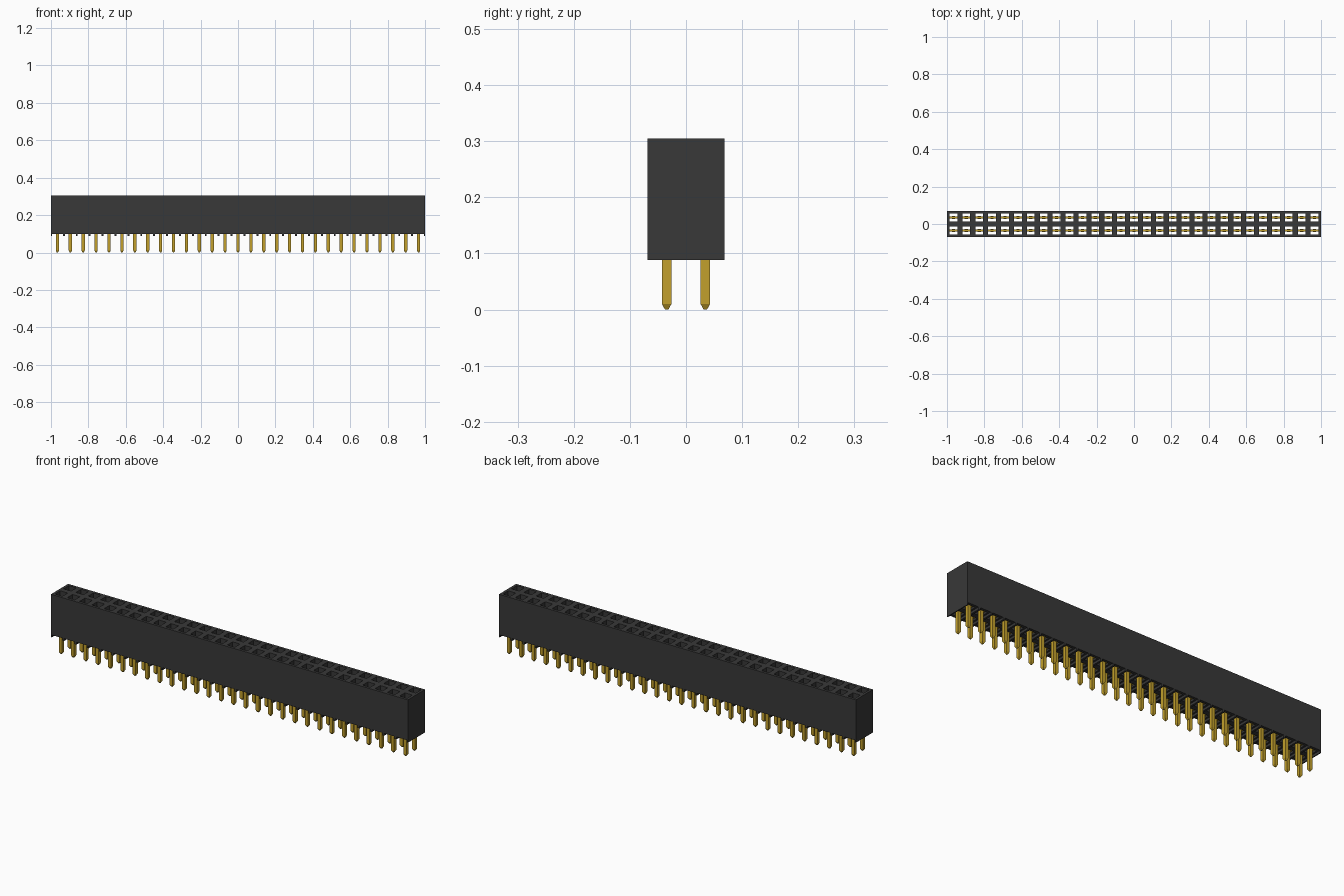
import bpy, bmesh

if "Cube" in bpy.data.objects:
    bpy.data.objects.remove(bpy.data.objects["Cube"], do_unlink=True)

COLS, ROWS = 29, 2
PITCH = 2.0 / COLS
HX, HY = 1.0, PITCH                    # half length and half depth
Z_FOOT, Z_BASE, Z_TOP = 0.088, 0.10, 0.305
HOLE = 0.042                           # square socket opening
PIN = 0.017


def material(name, rgb):
    m = bpy.data.materials.new(name)
    m.use_nodes = True
    m.diffuse_color = (*rgb, 1)
    bsdf = m.node_tree.nodes["Principled BSDF"]
    bsdf.inputs["Base Color"].default_value = (*rgb, 1)
    bsdf.inputs["Roughness"].default_value = 0.6
    return m


def finish(name, bm, mat):
    bmesh.ops.recalc_face_normals(bm, faces=bm.faces[:])
    me = bpy.data.meshes.new(name)
    bm.to_mesh(me)
    bm.free()
    me.materials.append(mat)
    ob = bpy.data.objects.new(name, me)
    bpy.context.collection.objects.link(ob)
    return ob


def box(bm, lo, hi):
    verts = bmesh.ops.create_cube(bm, size=1)["verts"]
    for v in verts:
        v.co = [lo[i] if v.co[i] < 0 else hi[i] for i in range(3)]


def array(ob, name, count, offset):
    mod = ob.modifiers.new(name, "ARRAY")
    mod.count = count
    mod.use_relative_offset = False
    mod.use_constant_offset = True
    mod.constant_offset_displace = offset


def grid_lines(count, half):
    # outer edges plus both edges of every opening
    lines = [-half]
    for i in range(count):
        c = -half + (i + 0.5) * PITCH
        lines += [c - HOLE / 2, c + HOLE / 2]
    return lines + [half]


black = material("black plastic", (0.04, 0.04, 0.04))
gold = material("gold metal", (0.54, 0.35, 0.025))

# Housing: a perforated sheet extruded upward
xs, ys = grid_lines(COLS, HX), grid_lines(ROWS, HY)
bm = bmesh.new()
grid = [[bm.verts.new((x, y, Z_BASE)) for y in ys] for x in xs]
for i in range(len(xs) - 1):
    for j in range(len(ys) - 1):
        if i % 2 and j % 2:
            continue                   # socket opening
        bm.faces.new((grid[i][j], grid[i + 1][j], grid[i + 1][j + 1], grid[i][j + 1]))
top = bmesh.ops.extrude_face_region(bm, geom=bm.faces[:], use_keep_orig=True)
for v in top["geom"]:
    if isinstance(v, bmesh.types.BMVert):
        v.co.z = Z_TOP
finish("housing", bm, black)

# Standoff ribs under the housing, between the columns and at both ends
bm = bmesh.new()
for i in range(COLS + 1):
    x = -HX + i * PITCH
    box(bm, (max(x - 0.005, -HX), -HY, Z_FOOT), (min(x + 0.005, HX), HY, Z_BASE))
finish("standoff_ribs", bm, black)

# Contact pins: square shank with a blunt tapered tip
x0, y0 = -HX + PITCH / 2, -HY + PITCH / 2
bm = bmesh.new()
box(bm, (-PIN / 2, -PIN / 2, 0.01), (PIN / 2, PIN / 2, 0.14))
bottom = min(bm.faces, key=lambda f: f.calc_center_median().z)
tip = bmesh.ops.extrude_discrete_faces(bm, faces=[bottom])["faces"][0]
for v in tip.verts:
    v.co = (v.co.x * 0.35, v.co.y * 0.35, 0.0)
pins = finish("contact_pins", bm, gold)

# Flat contact blades deep inside the sockets
bm = bmesh.new()
box(bm, (-HOLE / 2, -0.006, 0.11), (HOLE / 2, 0.006, 0.22))
blades = finish("contact_blades", bm, gold)

for ob in (pins, blades):
    ob.location = (x0, y0, 0)
    array(ob, "columns", COLS, (PITCH, 0, 0))
    array(ob, "rows", ROWS, (0, PITCH, 0))
